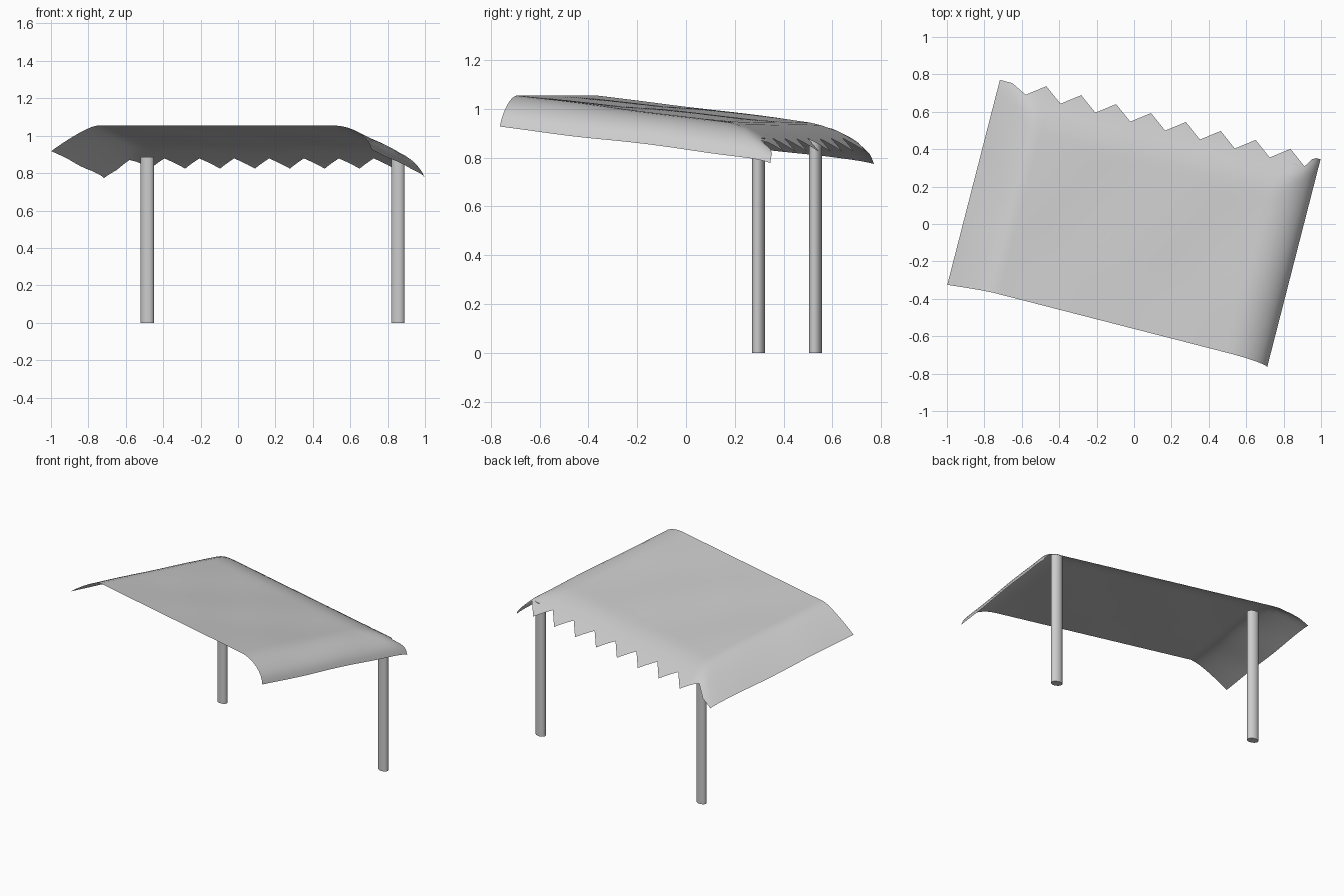
import bpy, bmesh, math
from mathutils import Matrix

if "Cube" in bpy.data.objects:
    bpy.data.objects.remove(bpy.data.objects["Cube"])

TILT = Matrix.Rotation(math.radians(-14.4), 4, 'Z')
PITCH, TIP0 = 0.1925, -0.637      # tooth spacing and first tooth tip
LEFT, RIGHT, TEETH = -0.886, 0.880, 8


def side_drop(u):
    # soft slope on the left, rounded roll on the right
    if u < -0.64:
        return 0.863 * (-0.64 - u) ** 1.3
    if u > 0.66:
        t = min((u - 0.66) / 0.223, 1)
        return 0.155 * (1 - math.sqrt(1 - t * t))
    return 0.0


def height(u, v):
    side = side_drop(u)
    roll = 1.5 * max(v - 0.35, 0) ** 2
    drop = (side ** 3 + roll ** 3) ** (1 / 3)
    fade = max(0, min(1, (v + 0.55) * 3)) * max(0, min(1, (0.5 - v) * 4))
    ripple = 0.004 * fade * math.sin(9 * u + 2 * v) * math.sin(7 * v + 1)
    return 1.055 - 0.122 * (v + 0.545) - drop + ripple


def back_edge(u):
    # triangular pennant teeth between plain corners
    first, last = TIP0 - PITCH / 2, TIP0 + (TEETH - 0.5) * PITCH
    if u < first:
        return 0.525 + 0.043 * min(1, (first - u) / 0.084)
    if u > last:
        return 0.525 + 0.058 * min(1, (u - last) / 0.035)
    phase = (u - first) / PITCH % 1
    return 0.525 + 0.072 * (1 - abs(2 * phase - 1))


# canopy sheet
first = TIP0 - PITCH / 2
columns = [LEFT, -0.863, -0.84, -0.817, -0.775]
columns += [first + PITCH * i / 6 for i in range(TEETH * 6 + 1)]
columns += [0.835, 0.855, 0.87, RIGHT]
MAIN, EDGE = 22, 6
bm = bmesh.new()
grid = []
for u in columns:
    front = -0.543 - 0.02 * min(side_drop(u) / 0.135, 1)
    back = back_edge(u)
    vs = [front + (0.45 - front) * j / MAIN for j in range(MAIN)]
    vs += [0.45 + (back - 0.45) * j / EDGE for j in range(EDGE + 1)]
    grid.append([bm.verts.new((u, v, height(u, v))) for v in vs])
for a, b in zip(grid, grid[1:]):
    for j in range(len(a) - 1):
        bm.faces.new((a[j], b[j], b[j + 1], a[j + 1]))
bm.transform(TILT)
mesh = bpy.data.meshes.new("canopy")
bm.to_mesh(mesh)
bm.free()
canopy = bpy.data.objects.new("canopy", mesh)
bpy.context.collection.objects.link(canopy)
mesh.shade_smooth()


# oval support posts
def post(name, x, y, top):
    bpy.ops.mesh.primitive_cylinder_add(vertices=32, radius=1, depth=1,
                                        location=(x, y, top / 2),
                                        rotation=(0, 0, math.radians(-14.4)))
    ob = bpy.context.object
    ob.name = name
    ob.scale = (0.036, 0.026, top)
    bpy.ops.object.transform_apply(location=False, rotation=False, scale=True)
    bpy.ops.object.shade_smooth_by_angle()


post("left_post", -0.485, 0.53, 0.885)
post("right_post", 0.855, 0.297, 0.88)
